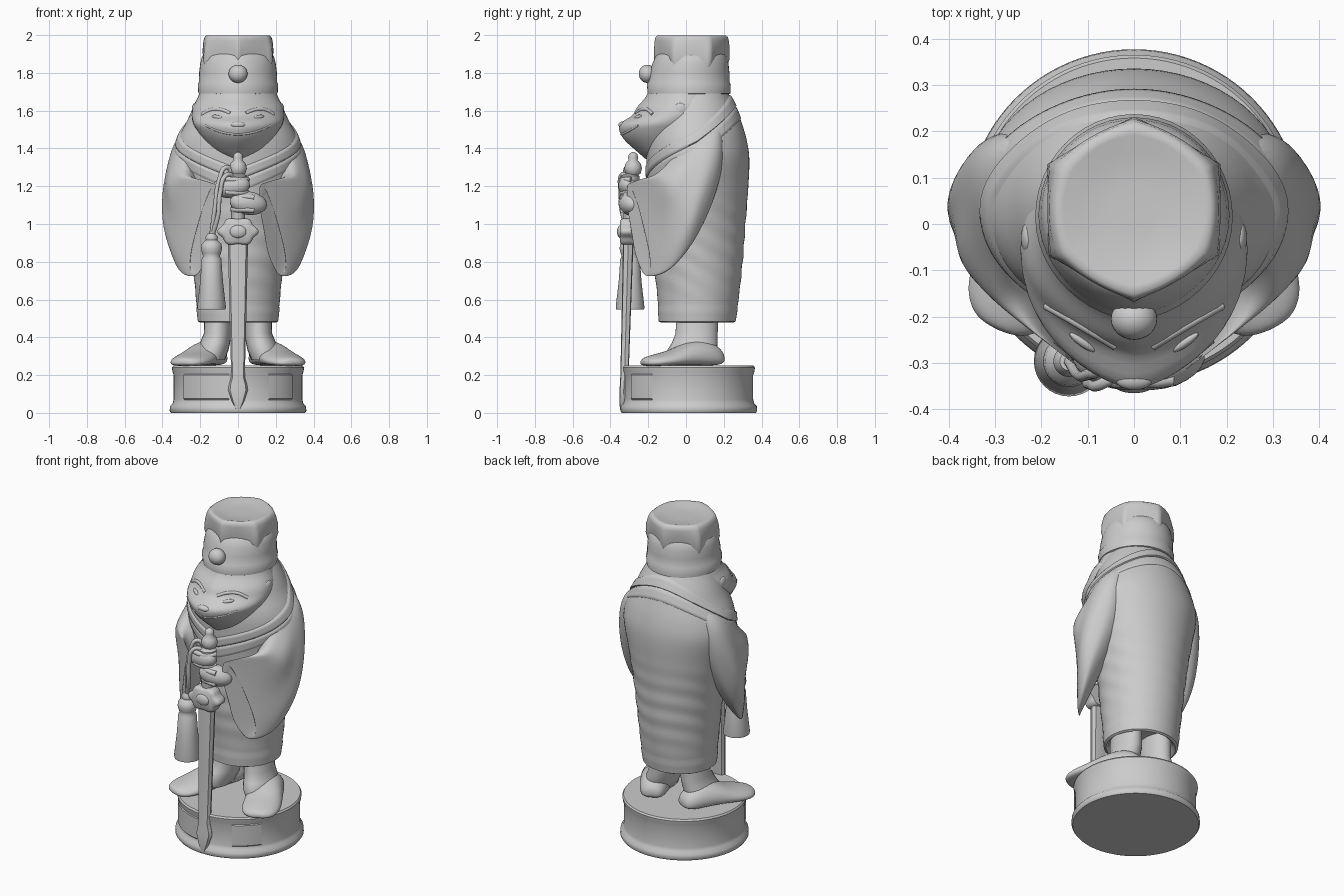
import bpy, bmesh, math
from mathutils import Vector as V

if "Cube" in bpy.data.objects:
    bpy.data.objects.remove(bpy.data.objects["Cube"])

TAU = 2 * math.pi


def finish(name, bm, angle=40, subsurf=0):
    bmesh.ops.recalc_face_normals(bm, faces=bm.faces)
    me = bpy.data.meshes.new(name)
    bm.to_mesh(me)
    bm.free()
    ob = bpy.data.objects.new(name, me)
    bpy.context.collection.objects.link(ob)
    bpy.ops.object.select_all(action='DESELECT')
    ob.select_set(True)
    bpy.context.view_layer.objects.active = ob
    bpy.ops.object.shade_smooth_by_angle(angle=math.radians(angle))
    if subsurf:
        m = ob.modifiers.new("smooth", 'SUBSURF')
        m.levels = m.render_levels = subsurf
    return ob


def loft(name, rings, closed=True, caps=True, **kw):
    bm = bmesh.new()
    rows = [[bm.verts.new(p) for p in r] for r in rings]
    n = len(rows[0])
    for a, b in zip(rows, rows[1:]):
        for i in range(n if closed else n - 1):
            j = (i + 1) % n
            bm.faces.new((a[i], a[j], b[j], b[i]))
    if caps:
        bm.faces.new(rows[0])
        bm.faces.new(rows[-1])
    return finish(name, bm, **kw)


def sample(rows, z):
    """Smooth (Hermite) interpolation of a profile table keyed on its first column."""
    i = max(k for k in range(len(rows) - 1) if rows[k][0] <= z + 1e-9 or k == 0)
    a, b = rows[i], rows[i + 1]
    p, q = rows[max(i - 1, 0)], rows[min(i + 2, len(rows) - 1)]
    h = b[0] - a[0]
    t = (z - a[0]) / h
    out = []
    for k in range(1, len(a)):
        ma = (b[k] - p[k]) / (b[0] - p[0]) * h
        mb = (q[k] - a[k]) / (q[0] - a[0]) * h
        out.append((2*t**3 - 3*t*t + 1) * a[k] + (t**3 - 2*t*t + t) * ma
                   + (3*t*t - 2*t**3) * b[k] + (t**3 - t*t) * mb)
    return out


def point(th, z, rx, yf, yb, p=1.0, off=0.0, hexa=0.0):
    """Point on an oval section; p > 1 pinches the front, hexa facets it."""
    c, s = math.cos(th), math.sin(th)
    d = (th + math.pi / 6) % (math.pi / 3) - math.pi / 6
    k = 1 + hexa * (1.06 * math.cos(math.pi / 6) / math.cos(d) - 1)
    x = math.copysign(abs(c) ** (p if s < 0 else 1), c)
    return V((k * (rx + off) * x, (yf + yb) / 2 + k * ((yb - yf) / 2 + off) * s, z))


def oval(z, rx, yf, yb, p=1.0, n=48, **kw):
    return [point(TAU * i / n, z, rx, yf, yb, p, **kw) for i in range(n)]


def lathe(name, cx, cy, prof, n=32, **kw):
    return loft(name, [[V((cx + r * math.cos(TAU*i/n), cy + r * math.sin(TAU*i/n), z))
                        for i in range(n)] for r, z in prof], **kw)


def ball(name, loc, rad, rot=(0, 0, 0)):
    bm = bmesh.new()
    bmesh.ops.create_uvsphere(bm, u_segments=24, v_segments=16, radius=1)
    ob = finish(name, bm, 180)
    ob.location, ob.scale, ob.rotation_euler = loc, rad, rot
    return ob


def tube(name, pts, r):
    cu = bpy.data.curves.new(name, 'CURVE')
    cu.dimensions, cu.bevel_depth, cu.bevel_resolution, cu.use_fill_caps = '3D', r, 3, True
    sp = cu.splines.new('BEZIER')
    sp.bezier_points.add(len(pts) - 1)
    for b, p in zip(sp.bezier_points, pts):
        b.co, b.handle_left_type, b.handle_right_type = p, 'AUTO', 'AUTO'
    ob = bpy.data.objects.new(name, cu)
    bpy.context.collection.objects.link(ob)


# round plinth with rims, plus two blank raised panels on its front
lathe("plinth", 0, .015, [(.355, 0), (.362, .01), (.36, .035), (.346, .05), (.341, .07), (.341, .2),
                          (.347, .22), (.35, .24), (.343, .25)], n=96)
for nm, a0, a1 in (("panel_left", -146, -98), ("panel_right", -62, -34)):
    ang = [math.radians(a0 + (a1 - a0) * i / 12) for i in range(13)]
    loft(nm, [[V((r * math.cos(a), .015 + r * math.sin(a), z)) for a in ang]
              for r, z in ((.338, .065), (.347, .075), (.347, .2), (.338, .21))],
         closed=False, caps=False)

# robe body: hollow hem, soft slanting creases low on the cloth
ROBE = [(.48, .208, -.14, .258), (.6, .222, -.15, .278), (.8, .24, -.17, .3), (1.0, .265, -.18, .315),
        (1.2, .305, -.2, .33), (1.35, .335, -.21, .335), (1.45, .318, -.21, .32),
        (1.55, .268, -.19, .29), (1.62, .235, -.165, .262), (1.7, .19, -.12, .22)]
rings = [oval(*r, n=64) for r in ((.56, .17, -.1, .21), (.49, .185, -.115, .235), (.478, .2, -.13, .25))]
for i in range(62):
    z = .485 + 1.21 * i / 61
    prm = sample(ROBE, z)
    amp = .0025 * max(0, math.sin((z - .56) / .65 * math.pi)) if .56 < z < 1.21 else 0
    hem = .004 if z < .55 else 0
    rings.append([point(TAU*k/64, z, *prm, off=hem + amp * math.sin(z*55 + 2.2*math.sin(TAU*k/32) + TAU*k/16))
                  for k in range(64)])
loft("robe", rings)


# crossed collar bands draped on the shoulders
def band(name, drop, width, off):
    rows = []
    for j in range(7):
        f = j / 6
        row = []
        for i in range(97):
            th = -math.pi / 2 + TAU * i / 96
            s = math.sin(th)
            front = abs(math.atan2(s, abs(math.cos(th)))) / (math.pi / 2)
            z = 1.5 + (.19 * s if s > 0 else -.2 * front) - drop - width * f
            row.append(point(th, z, *sample(ROBE, z), off=off if 0 < j < 6 else -.012))
        rows.append(row)
    loft(name, rows, closed=False, caps=False, angle=70)


band("collar_inner", 0, .075, .009)
band("collar_outer", .06, .085, .005)

# wide hanging sleeves with open cuffs, shoes and ankles
SLEEVE = [((.2, .1, 1.53), (0, .08, .02), (.05, 0, -.02)),
          ((.25, .08, 1.45), (0, .115, .02), (.08, 0, 0)),
          ((.275, .065, 1.34), (0, .14, 0), (.092, 0, 0)),
          ((.292, .0, 1.19), (0, .15, -.08), (.11, 0, 0)),
          ((.288, -.075, 1.07), (.02, .11, -.18), (.1, .03, 0)),
          ((.25, -.17, .99), (.04, .07, -.25), (.075, .05, 0)),
          ((.2, -.235, .97), (.055, .055, -.25), (.055, .045, 0)),
          ((.178, -.256, .967), (.056, .05, -.245), (.048, .04, 0)),
          ((.177, -.257, .966), (.05, .045, -.225), (.036, .03, 0)),
          ((.23, -.2, .98), (.04, .04, -.18), (.025, .02, 0))]
SHOE = [(-.005, .035, .27, .31), (.02, .07, .252, .35), (.09, .088, .25, .39), (.2, .1, .252, .38),
        (.29, .112, .25, .335), (.37, .112, .247, .315), (.43, .088, .247, .3), (.46, .04, .255, .285)]
for side, s in (("left", 1), ("right", -1)):
    rings = []
    for n, (c, u, v) in enumerate(SLEEVE):
        c, u, v = V(c), V(u), V(v)
        ring = []
        for i in range(32):
            a = TAU * i / 32
            k = math.sin(a)
            fold = 1 + (.06 * math.cos(6 * a) if 2 < n < 8 else 0)
            if n > 3:
                k = math.copysign(abs(k) ** .75, k)
            q = c + u * math.cos(a) + v * k * (1 + .25 * math.cos(a)) * fold
            ring.append(V((s * q.x, q.y, q.z)))
        rings.append(ring)
    loft("sleeve_" + side, rings, angle=180, subsurf=2)

    d = V((.18, -.40, 0)).normalized()
    w = V((-d.y, d.x, 0))
    rings = []
    for t, hw, z0, z1 in SHOE:
        ring = []
        for i in range(16):
            a = TAU * i / 16
            q = V((.105, .19, 0)) + d * t + w * hw * math.cos(a)
            k = math.sin(a)
            z = z0 + (z1 - z0) * (.35 + (.65 * k if k > 0 else .35 * math.copysign(abs(k)**.5, k)))
            ring.append(V((s * q.x, q.y, z)))
        rings.append(ring)
    loft("shoe_" + side, rings, angle=180, subsurf=2)
    loft("ankle_" + side, [[p + V((s * x, 0, 0)) for p in oval(z, rx, yf, yb, n=24)]
                           for z, x, rx, yf, yb in ((.28, .14, .07, -.09, .14), (.33, .135, .084, -.1, .165),
                                                    (.37, .122, .08, -.075, .168), (.42, .108, .073, -.055, .168),
                                                    (.58, .105, .07, -.05, .17))], angle=70)

# head with a pointed muzzle
HEAD = [(1.345, .05, -.215, -.08), (1.38, .12, -.255, 0), (1.45, .185, -.33, .1), (1.505, .222, -.355, .14),
        (1.535, .238, -.345, .16), (1.575, .245, -.285, .17), (1.62, .238, -.258, .19),
        (1.67, .213, -.215, .2), (1.73, .19, -.185, .2)]
loft("head", [oval(z, *sample(HEAD, z), p=1.35) for z in
              [1.345 + .385 * i / 32 for i in range(33)]], angle=70)


def face(x, z, off):
    rx, yf, yb = sample(HEAD, z)
    return V((x, (yf + yb)/2 - (yb - yf)/2 * math.sin(math.acos((abs(x) / rx) ** (1/1.35))) - off, z))


ball("nose", (0, -.336, 1.525), (.04, .022, .018))
tube("mouth", [face(x, 1.475 + 1.6 * x * x, -.003) for x in (-.17, -.1, -.05, 0, .05, .1, .17)], .006)
for side, s in (("left", 1), ("right", -1)):
    ball("eye_" + side, face(s * .11, 1.565, -.004), (.035, .01, .012), (0, s * -.2, s * .6))
    tube("brow_" + side, [face(s * x, z, -.006) for x, z in
                          ((.04, 1.585), (.09, 1.605), (.14, 1.605), (.19, 1.58))], .01)
    ball("ear_" + side, (s * .228, -.03, 1.605), (.016, .035, .035))

# hat: brim band, tapered crown, flared faceted top and front bead
loft("hat_crown", [oval(*r, p=1.15) for r in
                   ((1.685, .195, -.19, .22), (1.692, .21, -.203, .235), (1.74, .213, -.207, .237),
                    (1.75, .207, -.2, .231), (1.8, .206, -.193, .23), (1.85, .2, -.178, .225),
                    (1.89, .19, -.16, .215), (1.91, .17, -.14, .2))], angle=50)
loft("hat_top", [oval(*r, p=1.1, hexa=h, n=72) for h, r in
                 ((1, (1.83, .195, -.145, .205)), (1, (1.87, .203, -.158, .218)), (.8, (1.93, .2, -.16, .222)),
                  (.5, (1.97, .191, -.16, .221)), (.4, (1.99, .183, -.157, .217)), (.3, (1.999, .17, -.148, .205)),
                  (.2, (1.998, .155, -.13, .19)), (.1, (1.988, .12, -.1, .155)), (0, (1.985, .05, -.02, .08)))],
     angle=75)
ball("hat_bead", (0, -.205, 1.795), (.05, .045, .048))

# sword: bevelled blade, cloud-shaped guard, grip, gourd pommel
BLADE = [(.015, .01, .012, -.337), (.06, .032, .018, -.335), (.12, .052, .022, -.33), (.15, .048, .022, -.328),
         (.19, .036, .022, -.326), (.5, .044, .024, -.317), (.93, .054, .028, -.305)]
loft("blade", [[V((w * x, y + t * k, z)) for x, k in
                ((-1, 0), (-.8, -.85), (0, -1), (.8, -.85), (1, 0), (.8, .85), (0, 1), (-.8, .85))]
               for z, w, t, y in BLADE], angle=35)
out = []
for i in range(48):
    a = TAU * i / 48
    r = 1 + .08 * math.cos(6 * a)
    out.append((.102 * r * math.cos(a), .96 + .072 * r * math.sin(a)))
loft("guard", [[V((x * k, y, .96 + (z - .96) * k)) for x, z in out]
               for y, k in ((-.35, .8), (-.342, .95), (-.33, 1), (-.285, 1), (-.27, .9))], angle=50)
ball("guard_boss", (0, -.345, .96), (.045, .02, .035))
lathe("grip", 0, -.295, [(.036, .98), (.036, 1.22), (.048, 1.235), (.048, 1.255), (.03, 1.265)], n=24)
lathe("pommel", 0, -.28, [(.02, 1.25), (.04, 1.268), (.047, 1.295), (.04, 1.32), (.024, 1.338),
                          (.027, 1.352), (.022, 1.37), (.008, 1.38)], n=24, angle=70)

# hands stacked on the grip
for nm, x, z, s in (("left", .055, 1.11, 1), ("right", -.035, 1.2, -1)):
    ball("hand_" + nm, (x, -.298, z), (.1, .058, .062), (0, s * .12, s * .2))
    for k in range(3):
        zz = z + .034 - .034 * k
        tube(f"finger_{nm}_{k}", [(x + s*.03, -.335, zz - s*.004), (x - s*.02, -.338, zz),
                                  (x - s*.07, -.318, zz), (x - s*.085, -.29, zz)], .015)

# tassel on twin cords
lathe("tassel", -.14, -.296, [(.02, .95), (.034, .93), (.03, .915), (.052, .895), (.056, .87), (.05, .845),
                              (.044, .83), (.052, .815), (.06, .7), (.076, .56), (.074, .548), (.05, .556)],
      angle=50)
tube("cord_outer", [(-.03, -.29, 1.26), (-.06, -.31, 1.3), (-.1, -.325, 1.23), (-.12, -.325, 1.1),
                    (-.14, -.296, .94)], .012)
tube("cord_inner", [(-.02, -.31, 1.25), (-.06, -.34, 1.26), (-.095, -.345, 1.16), (-.105, -.335, 1.05),
                    (-.135, -.3, .94)], .012)
